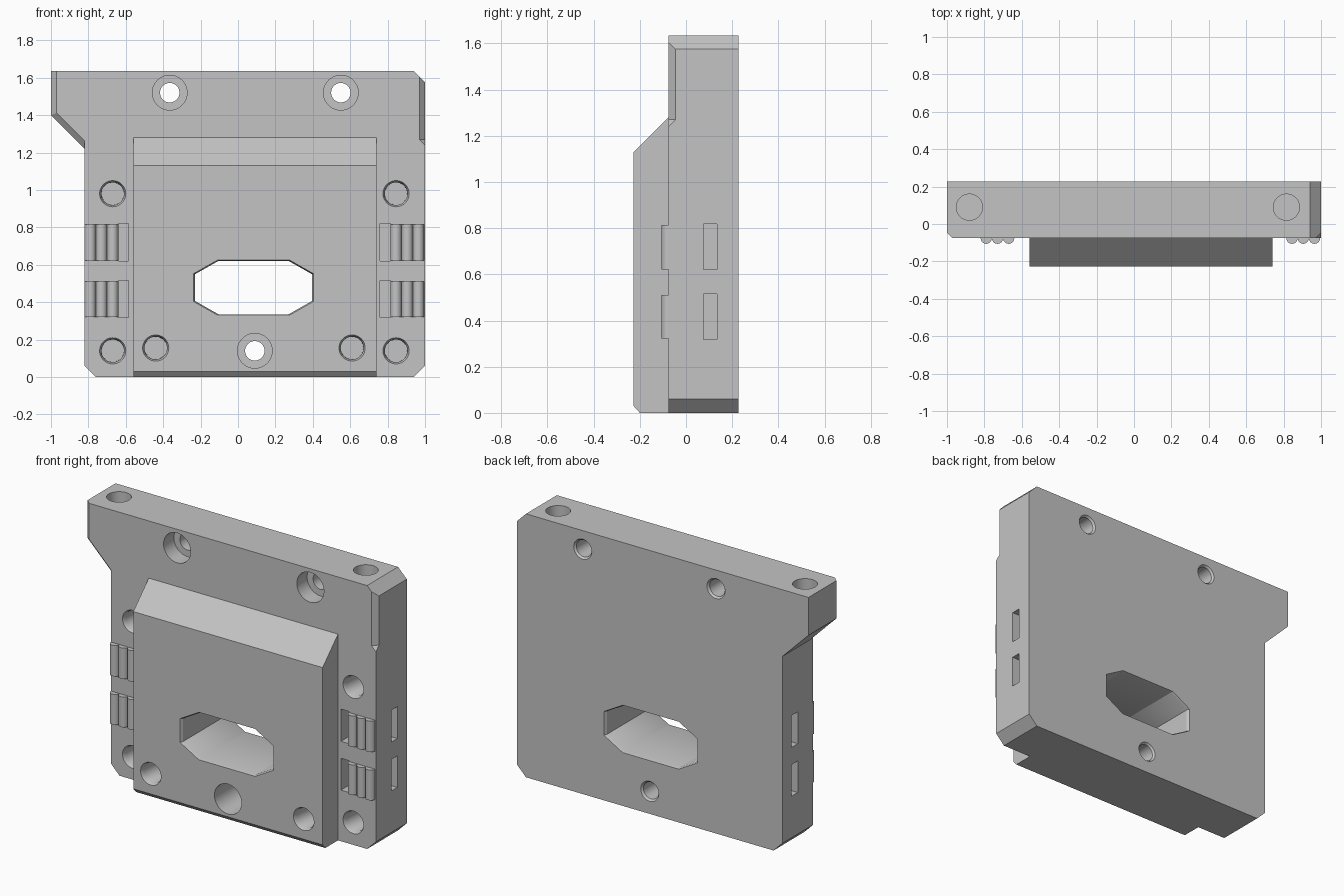
import bpy, bmesh, math
from mathutils import Vector

cube = bpy.data.objects.get("Cube")
if cube:
    bpy.data.objects.remove(cube, do_unlink=True)

FRONT, BACK, BOSS = -0.076, 0.227, -0.227   # main depth planes (y)

grey = bpy.data.materials.new("plain grey")
grey.use_nodes = True
grey.diffuse_color = (0.55, 0.55, 0.55, 1)
grey.node_tree.nodes["Principled BSDF"].inputs["Base Color"].default_value = (0.55, 0.55, 0.55, 1)


def loft(name, sections):
    """Closed solid through matching rings of points."""
    bm = bmesh.new()
    rings = [[bm.verts.new(p) for p in ring] for ring in sections]
    n = len(rings[0])
    for a, b in zip(rings, rings[1:]):
        for i in range(n):
            j = (i + 1) % n
            bm.faces.new((a[i], a[j], b[j], b[i]))
    bm.faces.new(rings[0])
    bm.faces.new(rings[-1])
    bmesh.ops.recalc_face_normals(bm, faces=bm.faces)
    mesh = bpy.data.meshes.new(name)
    bm.to_mesh(mesh)
    bm.free()
    mesh.materials.append(grey)
    obj = bpy.data.objects.new(name, mesh)
    bpy.context.collection.objects.link(obj)
    return obj


def box(name, x, y, z):
    return loft(name, [[(a, y[0], z[0]), (a, y[1], z[0]), (a, y[1], z[1]), (a, y[0], z[1])] for a in x])


def lathe(name, origin, profile, axis="Y", sides=40):
    """Turned solid: profile is (position along axis, radius)."""
    rings = []
    for t, r in profile:
        ring = []
        for i in range(sides):
            a = math.tau * i / sides
            u, v = r * math.cos(a), r * math.sin(a)
            ring.append(Vector(origin) + Vector((u, t, v) if axis == "Y" else (u, v, t)))
        rings.append(ring)
    return loft(name, rings)


def combine(target, tool, operation="DIFFERENCE"):
    mod = target.modifiers.new("cut", "BOOLEAN")
    mod.operation, mod.solver, mod.object = operation, "EXACT", tool
    bpy.context.view_layer.objects.active = target
    bpy.ops.object.modifier_apply(modifier=mod.name)
    bpy.data.objects.remove(tool, do_unlink=True)


# Main plate with its side ear and clipped corners
outline = [(-1, 1.635), (0.94, 1.635), (1, 1.575), (1, 0.06), (0.94, 0),
           (-0.76, 0), (-0.82, 0.06), (-0.82, 1.22), (-1, 1.40)]
body = loft("mounting_plate", [[(x, y, z) for x, z in outline] for y in (FRONT, BACK)])

# Raised front block with sloped top
profile = [(0, 0), (-0.20, 0), (BOSS, 0.03), (BOSS, 1.13), (FRONT, 1.28), (0, 1.28)]
combine(body, loft("front_block", [[(x, y, z) for y, z in profile] for x in (-0.56, 0.74)]), "UNION")

# Eight-sided window with slightly eased edges
cx, cz = 0.083, 0.478
window = [(sx * a, sz * b) for sx, sz, pts in (
    (1, 1, ((0.312, 0.072), (0.187, 0.143))), (-1, 1, ((0.187, 0.143), (0.312, 0.072))),
    (-1, -1, ((0.312, 0.072), (0.187, 0.143))), (1, -1, ((0.187, 0.143), (0.312, 0.072))))
    for a, b in pts]
steps = [(BOSS - 0.01, 1.05), (BOSS + 0.015, 1), (BACK - 0.015, 1), (BACK + 0.01, 1.05)]
combine(body, loft("window_cutter", [[(cx + a * s, y, cz + b * s) for a, b in window] for y, s in steps]))

# Counterbored screw holes
for x, z in ((-0.365, 1.52), (0.55, 1.52), (0.09, 0.14)):
    combine(body, lathe("screw_cutter", (x, 0, z), [
        (-0.3, 0.093), (0.025, 0.093), (0.025, 0.052), (BACK - 0.012, 0.052),
        (BACK, 0.062), (0.25, 0.062)]))

# Blind round pockets in plate and block
pockets = [(x, z, FRONT) for x in (-0.67, 0.845) for z in (0.14, 0.98)]
pockets += [(x, 0.155, BOSS) for x in (-0.44, 0.61)]
for x, z, y in pockets:
    combine(body, lathe("pocket_cutter", (x, y, z), [(-0.02, 0.07), (0, 0.07), (0.02, 0.061), (0.15, 0.06)]))

# Vertical holes in the top edge
for x in (-0.88, 0.815):
    combine(body, lathe("top_hole_cutter", (x, 0.09, 1.635), [(0.02, 0.07), (-0.15, 0.07)], "Z"))

# Belt channels: front opening joined to a slot through the side
for z in ((0.317, 0.515), (0.62, 0.82)):
    for opening, slot in (((0.76, 0.815), (0.77, 1.05)), ((-0.64, -0.585), (-0.87, -0.595))):
        combine(body, box("opening_cutter", opening, (-0.15, 0.135), z))
        combine(body, box("slot_cutter", slot, (0.075, 0.1345), (z[0] + 0.001, z[1] - 0.001)))


# Front edge bevels on the ear and the opposite side
def bevel_section(p, inward, size):
    p, inward, e = Vector(p), Vector(inward), 0.02
    out = Vector((0, -1, 0))
    return [p + inward * (size + e) + out * e, p - inward * e - out * (size + e), p - inward * e + out * e]


combine(body, loft("ear_bevel", [bevel_section((-1, FRONT, z), (1, 0, 0), 0.03) for z in (1.36, 1.7)]))
rise = (0, 0, math.sqrt(2))
combine(body, loft("slope_bevel", [bevel_section((x, FRONT, 0.40 - x), rise, 0.03) for x in (-0.8205, -1.04)]))
lower = bevel_section((1, FRONT, 0), (-1, 0, 0), 0.03)
for p in lower:
    p.z = 1.24 + (1 - p.x) + (p.y - FRONT)
upper = [Vector((p.x, p.y, 1.7)) for p in lower]
combine(body, loft("side_bevel", [lower, upper]))

# Rounded belt teeth beside each opening
parts = [body]
for side, start in (("left", 0.845), ("right", -0.79)):
    for level, z0, z1 in (("lower", 0.322, 0.51), ("upper", 0.622, 0.814)):
        for i in range(3):
            parts.append(lathe(f"{side}_{level}_belt_tooth_{i + 1}", (start + 0.06 * i, FRONT, 0),
                               [(z0, 0.03), (z1, 0.03)], "Z", 24))

bpy.ops.object.select_all(action="DESELECT")
for part in parts:
    part.select_set(True)
bpy.context.view_layer.objects.active = body
bpy.ops.object.shade_smooth_by_angle(angle=math.radians(25))
